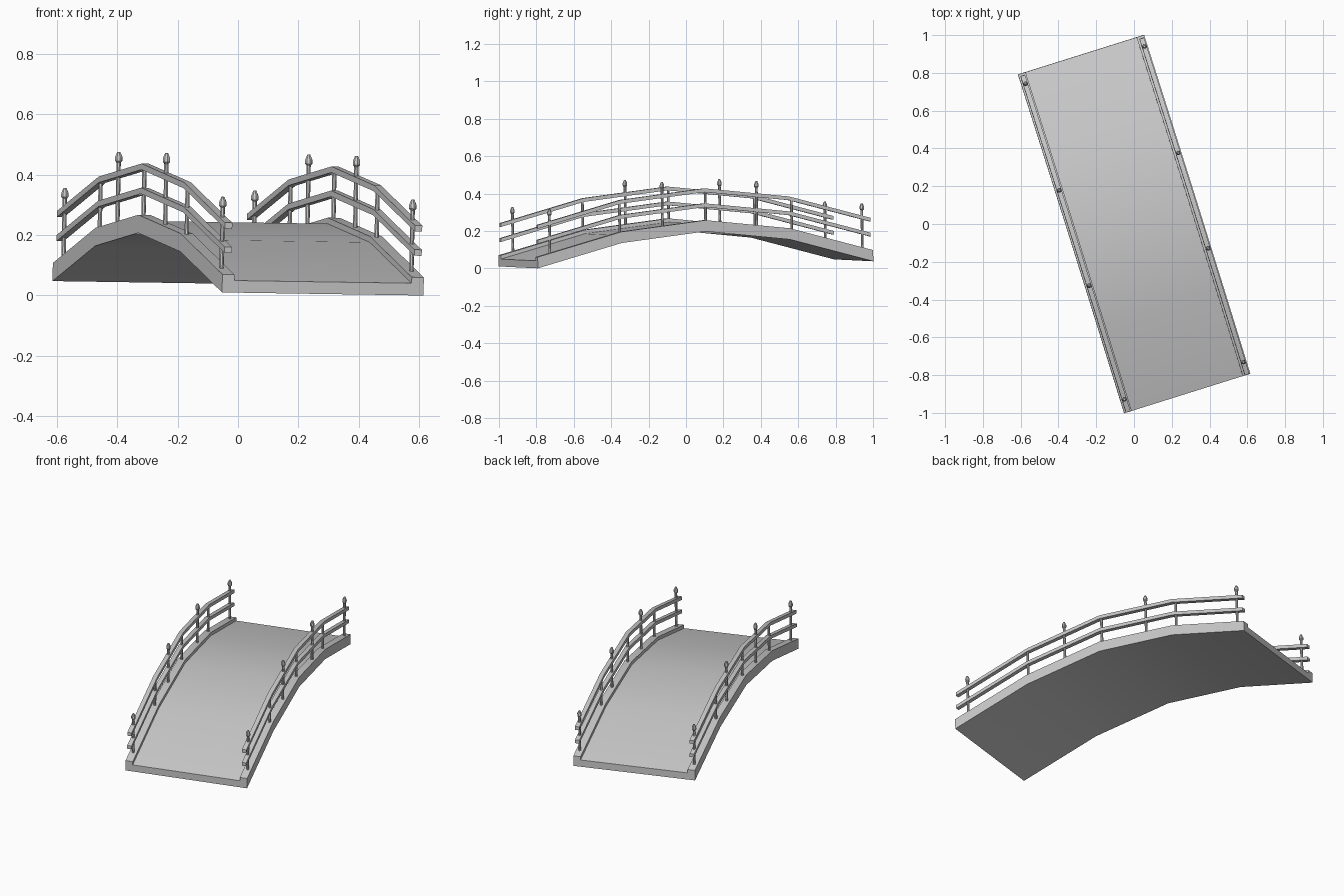
import bpy, bmesh, math
from mathutils import Matrix

if "Cube" in bpy.data.objects:
    bpy.data.objects.remove(bpy.data.objects["Cube"])

# Whole bridge is turned 17.4 degrees and leans very slightly
PLACE = (Matrix.Translation((0, 0, 0.0239)) @ Matrix.Rotation(math.radians(17.4), 4, 'Z')
         @ Matrix.Rotation(0.02, 4, 'X') @ Matrix.Rotation(0.0145, 4, 'Y'))
STATIONS = [(-0.94, 0.0), (-0.468, 0.126), (0.004, 0.1785), (0.475, 0.126), (0.94, 0.0)]
CURB_X, CURB_TOP = 0.33, 0.06


def arch(y):
    for (a, za), (b, zb) in zip(STATIONS, STATIONS[1:]):
        if y <= b:
            return za + (zb - za) * (y - a) / (b - a)
    return 0.0


def finish(name, bm):
    bmesh.ops.recalc_face_normals(bm, faces=bm.faces)
    bm.transform(PLACE)
    me = bpy.data.meshes.new(name)
    bm.to_mesh(me)
    bm.free()
    ob = bpy.data.objects.new(name, me)
    bpy.context.collection.objects.link(ob)
    bpy.ops.object.select_all(action='DESELECT')
    ob.select_set(True)
    bpy.context.view_layer.objects.active = ob
    bpy.ops.object.shade_smooth_by_angle(angle=math.radians(30))
    return ob


def sweep(name, profile, path):
    """Sweep an x/z cross-section along the arch."""
    bm = bmesh.new()
    rings = [[bm.verts.new((x, y, h + z)) for x, z in profile] for y, h in path]
    n = len(profile)
    for r, s in zip(rings, rings[1:]):
        for i in range(n):
            j = (i + 1) % n
            bm.faces.new((r[i], r[j], s[j], s[i]))
    bm.faces.new(rings[0])
    bm.faces.new(rings[-1])
    return finish(name, bm)


def lathe(name, x, y, z, profile, sides=8):
    """Round post from (radius, height) points."""
    bm = bmesh.new()
    rings = []
    for r, h in profile:
        rings.append([bm.verts.new((x + r * math.cos(2 * math.pi * k / sides),
                                    y + r * math.sin(2 * math.pi * k / sides), z + h))
                      for k in range(sides)])
    for a, b in zip(rings, rings[1:]):
        for k in range(sides):
            j = (k + 1) % sides
            bm.faces.new((a[k], a[j], b[j], b[k]))
    bm.faces.new(rings[0])
    bm.faces.new(rings[-1])
    return finish(name, bm)


# Arched deck with raised curbs
sweep("deck", [(-0.35, 0), (0.35, 0), (0.35, 0.06), (0.308, 0.06), (0.308, 0.04),
               (-0.308, 0.04), (-0.308, 0.06), (-0.35, 0.06)], STATIONS)

RAIL_PATH = [(-0.935, arch(-0.935))] + STATIONS[1:4] + [(0.93, arch(0.93))]
TALL = [(0.0075, -0.01), (0.0075, 0.2), (0.0125, 0.206), (0.0125, 0.219),
        (0.007, 0.232), (0.005, 0.236)]
SHORT = [(0.0075, -0.01), (0.0075, 0.155)]

for side, s in (("left", -1), ("right", 1)):
    cx = s * CURB_X
    # Two handrails
    for part, zc in (("lower_rail", 0.14), ("top_rail", 0.22)):
        w, h = 0.0125, 0.010
        sweep(f"{side}_{part}", [(cx - w, zc - h), (cx + w, zc - h),
                                 (cx + w, zc + h), (cx - w, zc + h)], RAIL_PATH)
    # Tall posts with finials
    for i, y in enumerate((-0.865, -0.232, 0.297, 0.886)):
        lathe(f"{side}_tall_post_{i + 1}", cx, y, arch(y) + CURB_TOP, TALL)
    # Short posts under the rail
    for i, y in enumerate((-0.472, 0.01, 0.492)):
        lathe(f"{side}_short_post_{i + 1}", cx, y, arch(y) + CURB_TOP, SHORT)
